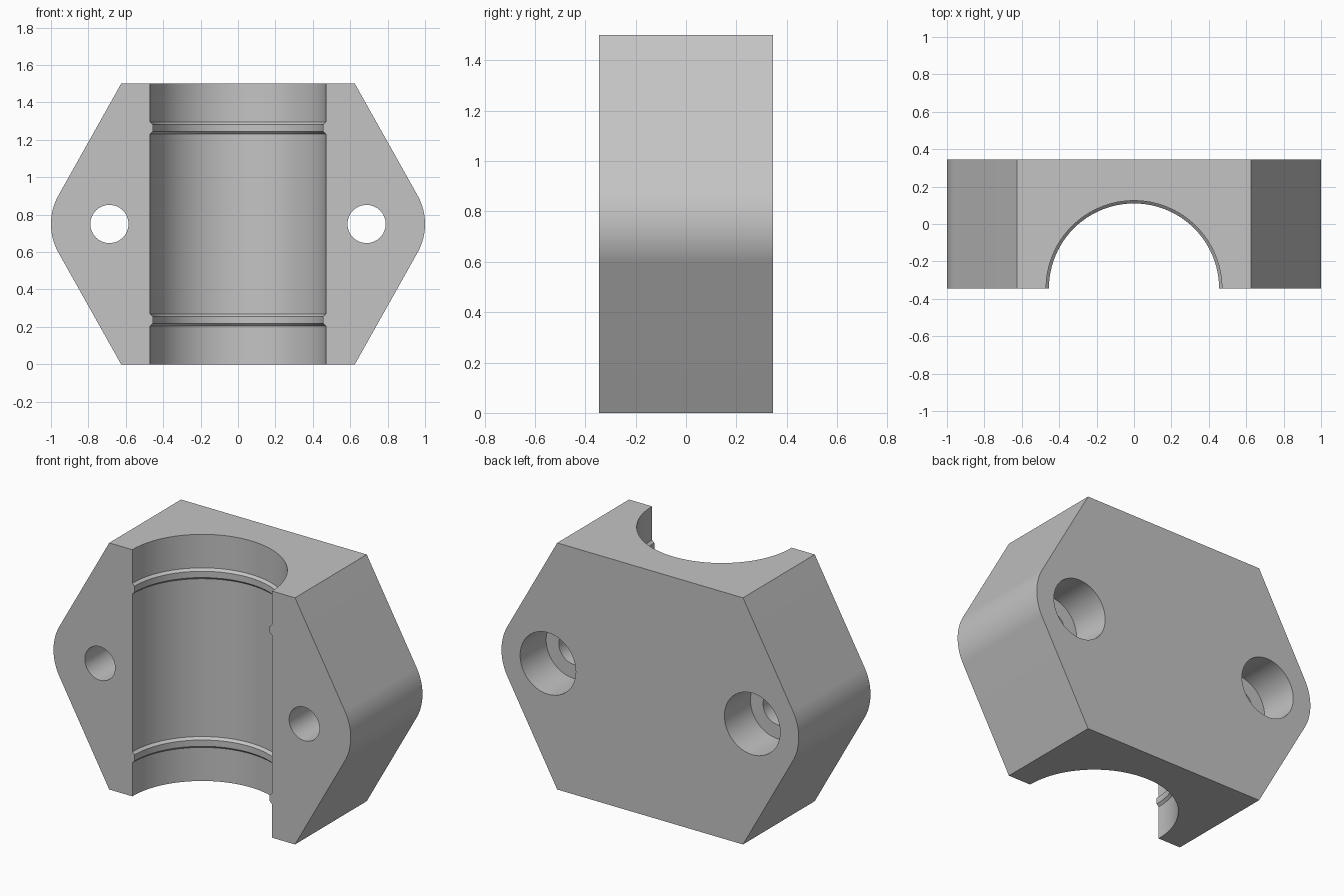
import bpy, bmesh, math
from mathutils import Matrix, Vector

HALF_DEPTH = 0.345
HEIGHT = 1.5
MID = HEIGHT / 2
BOLT_X = 0.6875

if "Cube" in bpy.data.objects:
    bpy.data.objects.remove(bpy.data.objects["Cube"], do_unlink=True)

grey = bpy.data.materials.new("light_grey")
grey.use_nodes = True
COLOUR = (0.55, 0.55, 0.55, 1)
grey.diffuse_color = COLOUR
grey.node_tree.nodes["Principled BSDF"].inputs["Base Color"].default_value = COLOUR


def make_object(name, bm):
    bmesh.ops.recalc_face_normals(bm, faces=bm.faces)
    mesh = bpy.data.meshes.new(name)
    bm.to_mesh(mesh)
    bm.free()
    mesh.materials.append(grey)
    obj = bpy.data.objects.new(name, mesh)
    bpy.context.collection.objects.link(obj)
    return obj


def lathe(name, profile, matrix, segments):
    """Closed solid turned about local z from (radius, height) points."""
    bm = bmesh.new()
    rings = [[bm.verts.new((r * math.cos(a), r * math.sin(a), h))
              for a in (math.tau * i / segments for i in range(segments))]
             for r, h in profile]
    for low, high in zip(rings, rings[1:]):
        for i in range(segments):
            j = (i + 1) % segments
            bm.faces.new((low[i], low[j], high[j], high[i]))
    bm.faces.new(rings[0])
    bm.faces.new(rings[-1])
    bm.transform(matrix)
    return make_object(name, bm)


# Clamp body: straight flanks tangent to rounded tips
corner_x, tip_radius = 0.625, 1 - BOLT_X
to_corner = Vector((corner_x - BOLT_X, MID))
tangent = (math.atan2(to_corner.y, to_corner.x)
           - math.acos(tip_radius / to_corner.length))
steps = 24
right_side = [(corner_x, 0)]
for i in range(steps + 1):
    a = tangent * (2 * i / steps - 1)
    right_side.append((BOLT_X + tip_radius * math.cos(a),
                       MID + tip_radius * math.sin(a)))
right_side.append((corner_x, HEIGHT))
outline = right_side + [(-x, z) for x, z in reversed(right_side)]

bm = bmesh.new()
front = bm.faces.new([bm.verts.new((x, -HALF_DEPTH, z)) for x, z in outline])
back = bmesh.ops.extrude_face_region(bm, geom=[front])
bmesh.ops.translate(bm, vec=(0, 2 * HALF_DEPTH, 0),
                    verts=[v for v in back["geom"] if isinstance(v, bmesh.types.BMVert)])
body = make_object("clamp_body", bm)

# Bore with two raised chamfered ribs
BORE, RIB = 0.47, 0.455
rib = [(BORE, 0.204), (RIB, 0.218), (RIB, 0.256), (BORE, 0.27)]
upper_rib = [(r, HEIGHT - z) for r, z in reversed(rib)]
bore_profile = [(BORE, -0.1)] + rib + upper_rib + [(BORE, HEIGHT + 0.1)]
cutters = [lathe("bore_cutter", bore_profile,
                 Matrix.Translation((0, -HALF_DEPTH, 0)), 96)]

# Bolt holes, counterbored from the back
bolt_profile = [(0.102, -0.5), (0.102, 0.095), (0.1875, 0.095), (0.1875, 0.5)]
for side, sign in (("left", 1), ("right", -1)):
    place = Matrix.Translation((sign * BOLT_X, 0, MID)) @ Matrix.Rotation(-math.pi / 2, 4, "X")
    cutters.append(lathe(side + "_bolt_cutter", bolt_profile, place, 48))

for cutter in cutters:
    cutter.hide_render = True
    mod = body.modifiers.new(cutter.name, "BOOLEAN")
    mod.operation = "DIFFERENCE"
    mod.solver = "EXACT"
    mod.object = cutter

# Bake the cuts, then drop the cutters
bpy.context.view_layer.update()
cut_mesh = bpy.data.meshes.new_from_object(
    body.evaluated_get(bpy.context.evaluated_depsgraph_get()))
body.modifiers.clear()
body.data = cut_mesh
cut_mesh.name = "clamp_body"
for cutter in cutters:
    bpy.data.objects.remove(cutter, do_unlink=True)

bpy.ops.object.select_all(action="DESELECT")
body.select_set(True)
bpy.context.view_layer.objects.active = body
bpy.ops.object.shade_smooth_by_angle(angle=math.radians(25))
